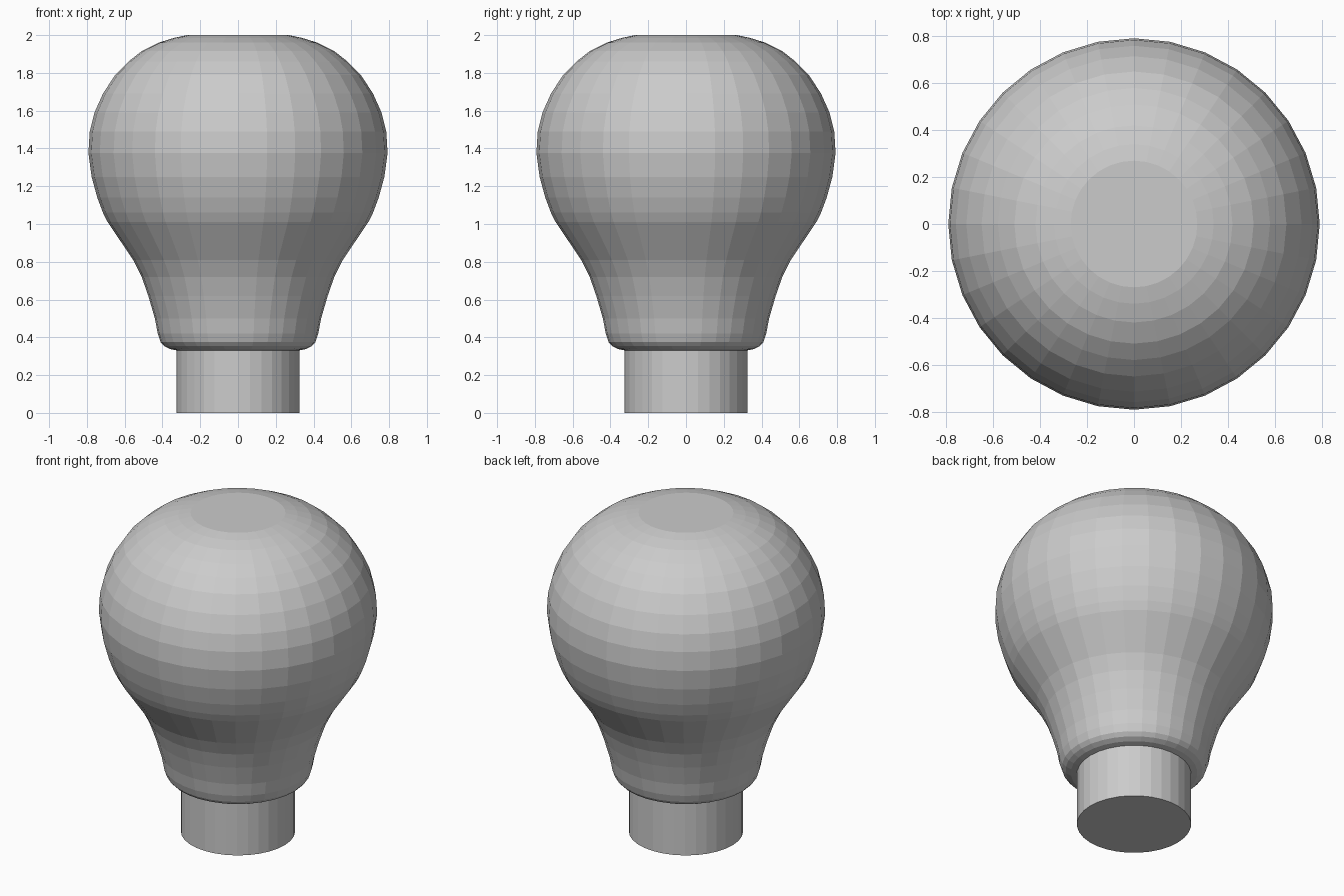
import bpy
import bmesh
import math

SIDES = 32

cube = bpy.data.objects.get("Cube")
if cube:
    bpy.data.objects.remove(cube, do_unlink=True)

# Single plain grey finish
grey = bpy.data.materials.new("plain_grey")
grey.use_nodes = True
grey.diffuse_color = (0.6, 0.6, 0.6, 1)
grey.node_tree.nodes["Principled BSDF"].inputs["Base Color"].default_value = (0.6, 0.6, 0.6, 1)


def lathe(name, profile):
    """Turn a (radius, height) profile around z and cap both ends."""
    bm = bmesh.new()
    rings = []
    for r, z in profile:
        rings.append([bm.verts.new((r * math.cos(a), r * math.sin(a), z))
                      for a in (math.tau * i / SIDES for i in range(SIDES))])
    for low, high in zip(rings, rings[1:]):
        for i in range(SIDES):
            j = (i + 1) % SIDES
            bm.faces.new((low[i], low[j], high[j], high[i]))
    bm.faces.new(rings[0][::-1])
    bm.faces.new(rings[-1])
    mesh = bpy.data.meshes.new(name)
    bm.to_mesh(mesh)
    bm.free()
    mesh.materials.append(grey)
    obj = bpy.data.objects.new(name, mesh)
    bpy.context.collection.objects.link(obj)
    return obj


# Straight cylindrical base plug
lathe("base_plug", [(0.325, 0), (0.325, 0.34)])

# Rounded collar, flaring neck and globe with a flattened crown
lathe("bulb", [
    (0.32, 0.33), (0.36, 0.338), (0.39, 0.353), (0.41, 0.375),
    (0.425, 0.42), (0.44, 0.5), (0.475, 0.62), (0.51, 0.72), (0.555, 0.81),
    (0.69, 1.01), (0.715, 1.06), (0.745, 1.14), (0.775, 1.25),
    (0.792, 1.375), (0.785, 1.49), (0.76, 1.59), (0.715, 1.69),
    (0.65, 1.79), (0.58, 1.86), (0.51, 1.915), (0.42, 1.96),
    (0.34, 1.985), (0.27, 2.0),
])
